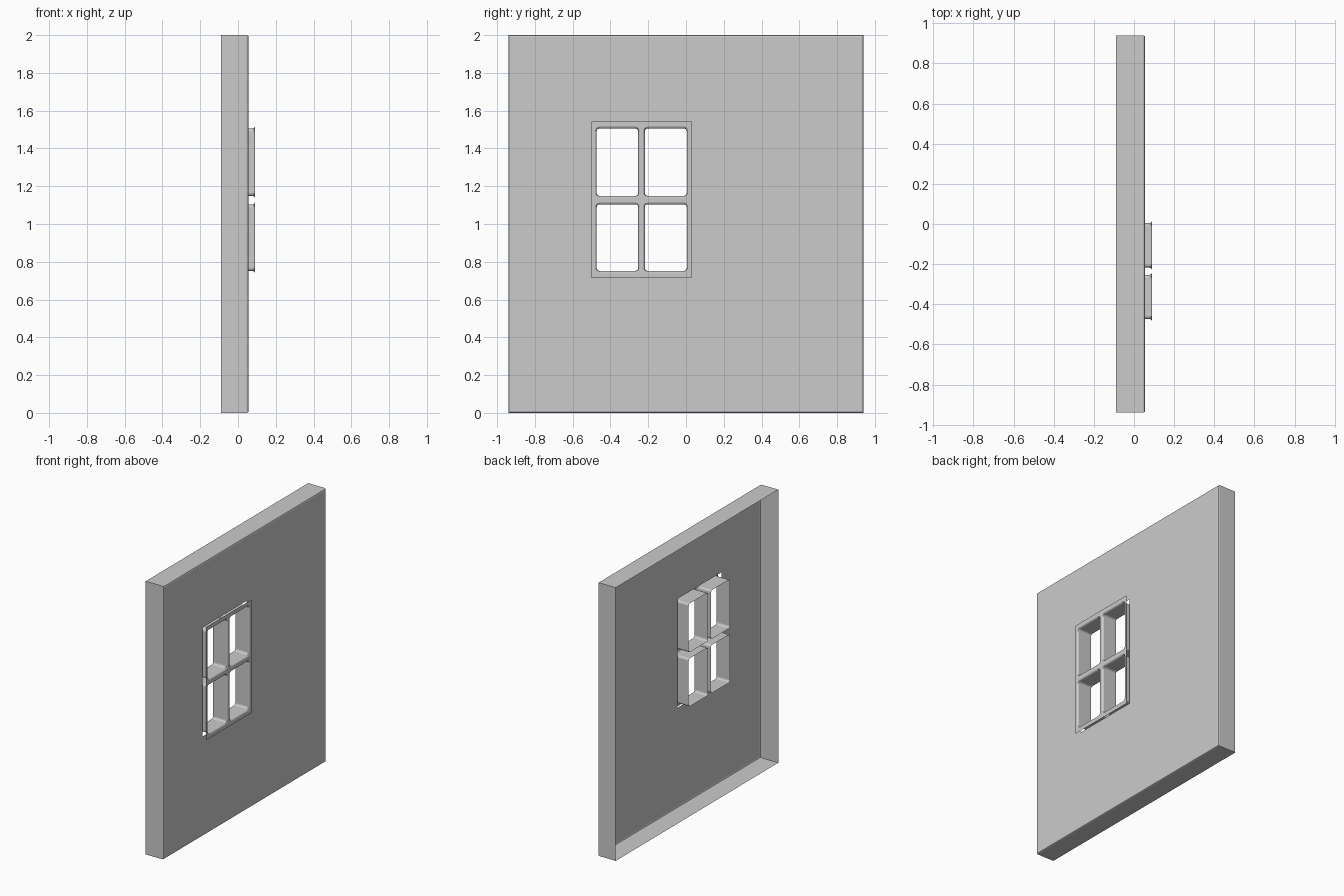
import bpy, bmesh, math

if "Cube" in bpy.data.objects:
    bpy.data.objects.remove(bpy.data.objects["Cube"])

SEG = 3  # segments per rounded corner


def ring(x, y0, y1, z0, z1, r=0.0):
    """Rounded rectangle in the yz plane, counter-clockwise seen from +x."""
    pts = []
    corners = [(y0 + r, z0 + r, 180), (y1 - r, z0 + r, 270),
               (y1 - r, z1 - r, 0), (y0 + r, z1 - r, 90)]
    for cy, cz, start in corners:
        for i in range(SEG + 1):
            a = math.radians(start + 90 * i / SEG)
            pts.append((x, cy + r * math.cos(a), cz + r * math.sin(a)))
    return pts


def loft(bm, rings):
    """Skin quads between successive rings."""
    rows = [[bm.verts.new(p) for p in r] for r in rings]
    n = len(rows[0])
    for a, b in zip(rows, rows[1:]):
        for i in range(n):
            j = (i + 1) % n
            bm.faces.new((a[i], a[j], b[j], b[i]))


def finish(bm, name):
    bmesh.ops.remove_doubles(bm, verts=bm.verts, dist=0.0001)
    mesh = bpy.data.meshes.new(name)
    bm.to_mesh(mesh)
    bm.free()
    obj = bpy.data.objects.new(name, mesh)
    bpy.context.collection.objects.link(obj)
    return obj


# Wall: open-backed shell with softened front edges and a window hole
W, H, B = 0.94, 2.0, 0.01
BACK, FACE = -0.089, 0.056
bm = bmesh.new()
rings = [ring(BACK, -W, W, 0, H)]
for k in range(3):
    a = math.radians(45 * k)
    d = B * (1 - math.cos(a))
    rings.append(ring(FACE - B + B * math.sin(a), -W + d, W - d, d, H - d))
rings.append(ring(FACE, -0.488, 0.019, 0.73, 1.528))
loft(bm, rings)
finish(bm, "wall_panel")

# Window frame: thin front plate, each pane opening chamfers into a deep sleeve
PLATE, SLEEVE_END = 0.089, -0.025
cells_y = [(-0.50, -0.235, -0.482, -0.244), (-0.235, 0.029, -0.227, 0.013)]
cells_z = [(0.714, 1.127, 0.743, 1.113), (1.127, 1.542, 1.140, 1.515)]
bm = bmesh.new()
for cy0, cy1, py0, py1 in cells_y:
    for cz0, cz1, pz0, pz1 in cells_z:
        def pane(x, inset, r):
            return ring(x, py0 + inset, py1 - inset, pz0 + inset, pz1 - inset, r)
        loft(bm, [ring(PLATE, cy0, cy1, cz0, cz1),
                  pane(PLATE, 0, 0.022),
                  pane(PLATE - 0.004, 0.006, 0.018),
                  pane(PLATE - 0.011, 0.009, 0.015),
                  pane(SLEEVE_END, 0.009, 0.015)])
finish(bm, "window_frame")
